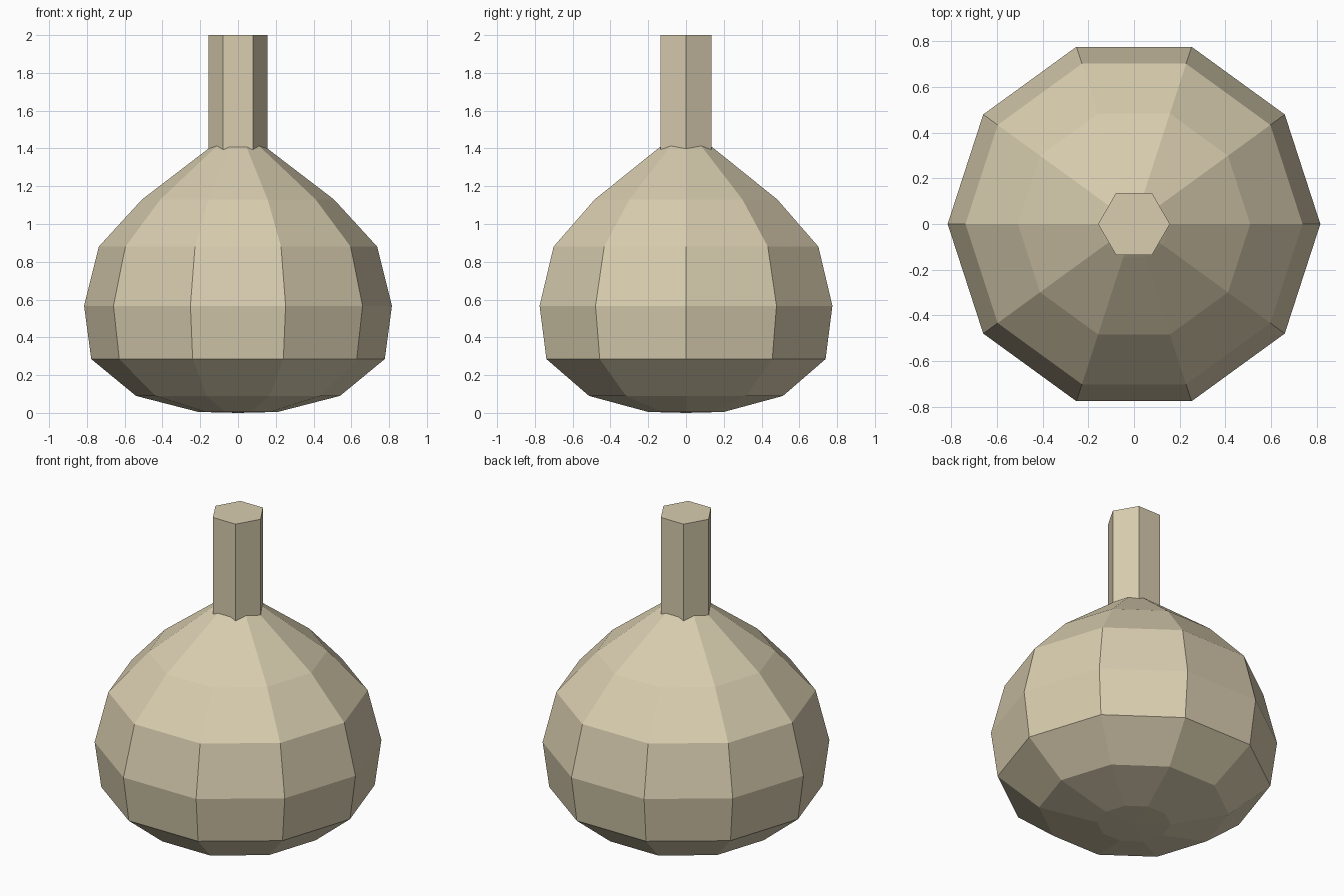
import bpy, bmesh, math

if "Cube" in bpy.data.objects:
    bpy.data.objects.remove(bpy.data.objects["Cube"])

mat = bpy.data.materials.new("warm_tan")
mat.diffuse_color = (0.69, 0.61, 0.43, 1)
mat.use_nodes = True
mat.node_tree.nodes["Principled BSDF"].inputs["Base Color"].default_value = mat.diffuse_color


def lathe(name, profile, sides):
    """Flat-shaded closed solid of revolution from (radius, z) points."""
    bm = bmesh.new()
    rings = []
    for r, z in profile:
        n = 1 if r == 0 else sides
        rings.append([bm.verts.new((r * math.cos(math.tau * i / sides),
                                    r * math.sin(math.tau * i / sides), z))
                      for i in range(n)])
    for a, b in zip(rings, rings[1:]):
        for i in range(sides):
            j = (i + 1) % sides
            loop = [a[i % len(a)], a[j % len(a)], b[j % len(b)], b[i % len(b)]]
            bm.faces.new(list(dict.fromkeys(loop)))
    for ring in (rings[0], rings[-1]):
        if len(ring) > 1:
            bm.faces.new(ring)
    bmesh.ops.recalc_face_normals(bm, faces=bm.faces)
    mesh = bpy.data.meshes.new(name)
    bm.to_mesh(mesh)
    bm.free()
    mesh.materials.append(mat)
    ob = bpy.data.objects.new(name, mesh)
    bpy.context.collection.objects.link(ob)
    return ob


# Ten-sided bulb, narrowing up into the stem
lathe("bulb", [(0, 0), (0.21, 0.005), (0.54, 0.09), (0.777, 0.285), (0.815, 0.567),
               (0.737, 0.88), (0.508, 1.13), (0.155, 1.40), (0.1, 1.44), (0, 1.46)], 10)

# Six-sided stem, sunk into the bulb
lathe("stem", [(0.157, 1.34), (0.157, 2.0)], 6)
